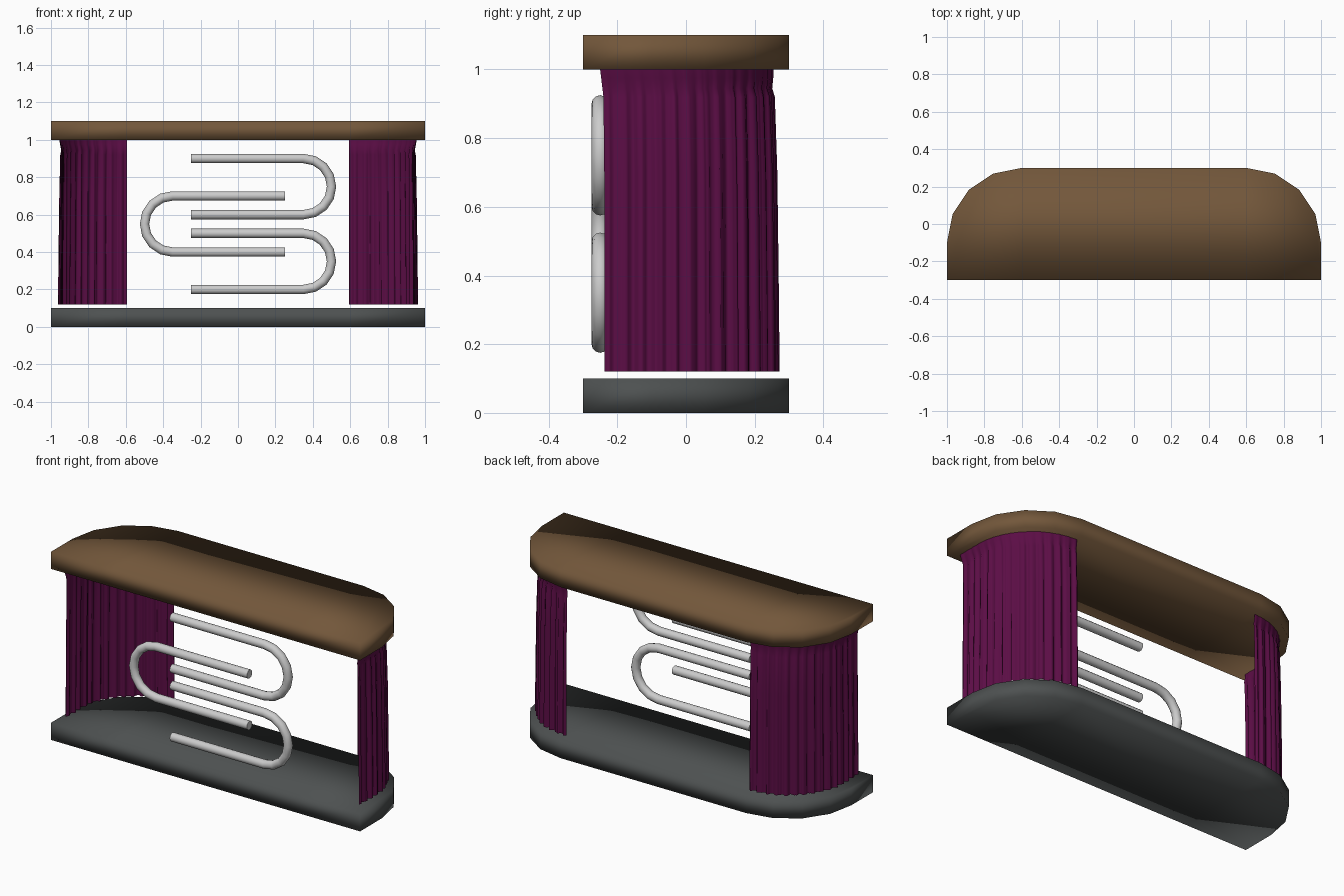
import bpy, math, random

if "Cube" in bpy.data.objects:
    bpy.data.objects.remove(bpy.data.objects["Cube"])

random.seed(4)


def material(name, rgb):
    m = bpy.data.materials.new(name)
    m.diffuse_color = (*rgb, 1)
    m.use_nodes = True
    m.node_tree.nodes["Principled BSDF"].inputs["Base Color"].default_value = m.diffuse_color
    return m


def activate(ob):
    bpy.ops.object.select_all(action='DESELECT')
    ob.select_set(True)
    bpy.context.view_layer.objects.active = ob


def mesh_object(name, verts, faces, mat):
    me = bpy.data.meshes.new(name)
    me.from_pydata(verts, [], faces)
    me.materials.append(mat)
    ob = bpy.data.objects.new(name, me)
    bpy.context.collection.objects.link(ob)
    activate(ob)
    bpy.ops.object.shade_smooth()
    return ob


def slab(name, z0, z1, mat):
    """Straight front, rounded back corners of radius 0.4 in four steps."""
    arc = [(0.6 + 0.4 * math.cos(i * math.pi / 8), -0.1 + 0.4 * math.sin(i * math.pi / 8))
           for i in range(5)]
    right = [(0.6, -0.3), (1, -0.3)] + arc
    outline = right + [(-x, y) for x, y in reversed(right)]
    n = len(outline)
    h = n // 2
    verts = [(x, y, z) for z in (z0, z1) for x, y in outline]
    # top and bottom are each split into a middle panel and two corner panels
    panels = [tuple(range(h)), tuple(range(h, n)), (0, h - 1, h, n - 1)]
    faces = [tuple(n + i for i in p) for p in panels] + [p[::-1] for p in panels]
    faces += [(i, (i + 1) % n, n + (i + 1) % n, n + i) for i in range(n)]
    return mesh_object(name, verts, faces, mat)


def curtain(name, mat, columns=110):
    """Pleated sheet along the rounded corner, mirrored to the other side."""
    radius, straight = 0.35, 0.15
    length = straight + radius * math.pi / 2
    # height, outward shift, pleat strength
    rows = [(1.0, 0.004, 0.1), (0.975, 0.0, 0.15), (0.945, -0.008, 0.3), (0.92, -0.006, 0.6),
            (0.7, -0.003, 0.8), (0.4, 0.0, 0.9), (0.12, 0.002, 1.0)]
    verts, faces = [], []
    for c in range(columns + 1):
        s = length * c / columns
        a = max(0, (s - straight) / radius)
        nx, ny = math.cos(a), math.sin(a)
        y_shift = min(0, s - straight)
        fold = 0.007 * math.sin(s * 130) + random.uniform(-0.006, 0.006)
        for z, out, k in rows:
            r = radius + out + k * fold
            back = 0.012 * (1 - max(0, z - 0.9) * 10)
            verts.append((0.6 + r * nx - 0.007 * a / 1.57, -0.1 + r * ny + y_shift + back, z))
    m = len(rows)
    for c in range(columns):
        for r in range(m - 1):
            i = c * m + r
            faces.append((i, i + m, i + m + 1, i + 1)[::-1])
    ob = mesh_object(name, verts, faces, mat)
    ob.modifiers.new("mirror", 'MIRROR')
    return ob


def hook_tube(name, z, side):
    """U-shaped rod: two straight legs joined by a half circle."""
    pts = [(-0.25 * side, z + 0.15)]
    pts += [(side * (0.35 + 0.15 * math.sin(i * math.pi / 8)), z + 0.15 * math.cos(i * math.pi / 8))
            for i in range(9)]
    pts += [(-0.25 * side, z - 0.15)]
    cu = bpy.data.curves.new(name, 'CURVE')
    cu.dimensions = '3D'
    cu.bevel_depth, cu.bevel_resolution, cu.use_fill_caps = 0.025, 4, True
    sp = cu.splines.new('POLY')
    sp.points.add(len(pts) - 1)
    for p, (x, h) in zip(sp.points, pts):
        p.co = (x, -0.25, h, 1)
    ob = bpy.data.objects.new(name, cu)
    bpy.context.collection.objects.link(ob)
    activate(ob)
    bpy.ops.object.convert(target='MESH')
    bpy.ops.object.shade_smooth_by_angle(angle=math.radians(40))


# Base and counter top
slab("base", 0.0, 0.1, material("dark_grey", (0.075, 0.082, 0.082)))
slab("counter_top", 1.0, 1.1, material("wood", (0.17, 0.095, 0.043)))

# Corner drapes
curtain("side_curtains", material("purple_cloth", (0.105, 0.004, 0.06)))

# Interlocking front rods
hook_tube("upper_rod", 0.75, 1)
hook_tube("middle_rod", 0.55, -1)
hook_tube("lower_rod", 0.35, 1)
